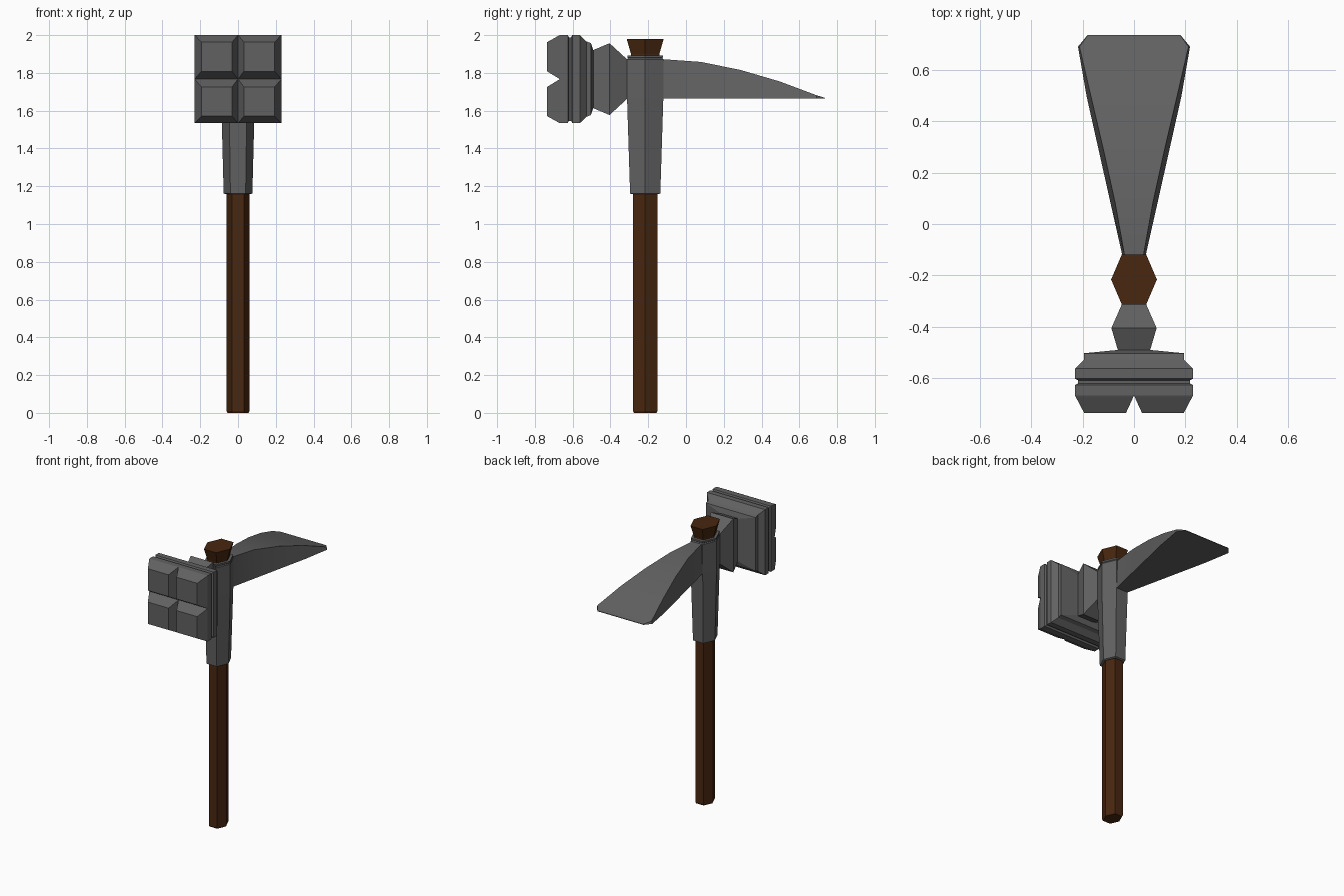
import bpy, bmesh, math

if "Cube" in bpy.data.objects:
    bpy.data.objects.remove(bpy.data.objects["Cube"])

CY = -0.216   # handle axis in y
CZ = 1.767    # hammer axis in z


def material(name, rgb):
    m = bpy.data.materials.new(name)
    m.diffuse_color = (*rgb, 1)
    m.use_nodes = True
    m.node_tree.nodes["Principled BSDF"].inputs["Base Color"].default_value = m.diffuse_color
    return m


wood = material("dark_wood", (0.065, 0.02, 0.005))
iron = material("dark_iron", (0.12, 0.12, 0.12))


def loft(name, rings, mat):
    """Skin equal-length point rings and cap both ends."""
    bm = bmesh.new()
    loops = [[bm.verts.new(p) for p in r] for r in rings]
    n = len(loops[0])
    for a, b in zip(loops, loops[1:]):
        for i in range(n):
            j = (i + 1) % n
            bm.faces.new((a[i], a[j], b[j], b[i]))
    bm.faces.new(loops[0])
    bm.faces.new(loops[-1])
    bmesh.ops.recalc_face_normals(bm, faces=bm.faces)
    me = bpy.data.meshes.new(name)
    bm.to_mesh(me)
    bm.free()
    me.materials.append(mat)
    ob = bpy.data.objects.new(name, me)
    bpy.context.collection.objects.link(ob)
    return ob


def hexagon(z, rx, ry):
    """Six-sided section with corners pointing to +-x."""
    fx = rx * 0.53
    pts = [(rx, 0), (fx, ry), (-fx, ry), (-rx, 0), (-fx, -ry), (fx, -ry)]
    return [(x, CY + y, z) for x, y in pts]


def rect(y, x0, x1, z0, z1):
    return [(x0, y, z0), (x1, y, z0), (x1, y, z1), (x0, y, z1)]


def centred(y, hx, hz):
    return rect(y, -hx, hx, CZ - hz, CZ + hz)


# Wooden handle and flared end wedge
loft("handle", [hexagon(0, 0.056, 0.060), hexagon(0.01, 0.061, 0.065),
                hexagon(1.2, 0.061, 0.065)], wood)
loft("handle_top", [hexagon(1.87, 0.068, 0.075), hexagon(1.90, 0.068, 0.075),
                    hexagon(1.98, 0.089, 0.098)], wood)

# Hexagonal iron socket with a thin top rim
loft("socket", [hexagon(1.158, 0.068, 0.073), hexagon(1.162, 0.076, 0.080),
                hexagon(1.665, 0.089, 0.096), hexagon(1.872, 0.089, 0.096),
                hexagon(1.878, 0.084, 0.090), hexagon(1.882, 0.087, 0.095),
                hexagon(1.893, 0.087, 0.095)], iron)

# Neck between socket and hammer
loft("hammer_neck", [centred(-0.29, 0.04, 0.095), centred(-0.312, 0.047, 0.105),
                     centred(-0.405, 0.088, 0.19), centred(-0.50, 0.06, 0.15)], iron)

# Hammer block, stepped at the back and grooved round the middle
sections = [(-0.49, 0.062, 0.150), (-0.503, 0.195, 0.190), (-0.528, 0.195, 0.200),
            (-0.562, 0.229, 0.233), (-0.602, 0.229, 0.233), (-0.608, 0.217, 0.221),
            (-0.620, 0.217, 0.221), (-0.626, 0.229, 0.233), (-0.668, 0.229, 0.233)]
loft("hammer_block", [centred(*s) for s in sections], iron)

# Four tapered studs on the striking face
for sx in (-1, 1):
    for sz in (-1, 1):
        loft("striking_stud", [
            rect(-0.668, 0, sx * 0.229, CZ, CZ + sz * 0.233),
            rect(-0.676, sx * 0.004, sx * 0.225, CZ + sz * 0.005, CZ + sz * 0.229),
            rect(-0.735, sx * 0.031, sx * 0.194, CZ + sz * 0.041, CZ + sz * 0.196)], iron)

# Flared adze blade: y, bottom half width, top half width, top height
blade_sections = [(-0.15, 0.045, 0.036, 1.872), (-0.115, 0.047, 0.038, 1.872),
                  (0.08, 0.091, 0.073, 1.858), (0.29, 0.138, 0.119, 1.815),
                  (0.495, 0.184, 0.167, 1.755), (0.69, 0.218, 0.212, 1.682),
                  (0.735, 0.181, 0.179, 1.668)]
blade = loft("adze_blade", [[(-b, y, 1.664), (b, y, 1.664), (t, y, z), (-t, y, z)]
                            for y, b, t, z in blade_sections], iron)
bpy.context.view_layer.objects.active = blade
blade.select_set(True)
bpy.ops.object.shade_smooth_by_angle(angle=math.radians(30))
